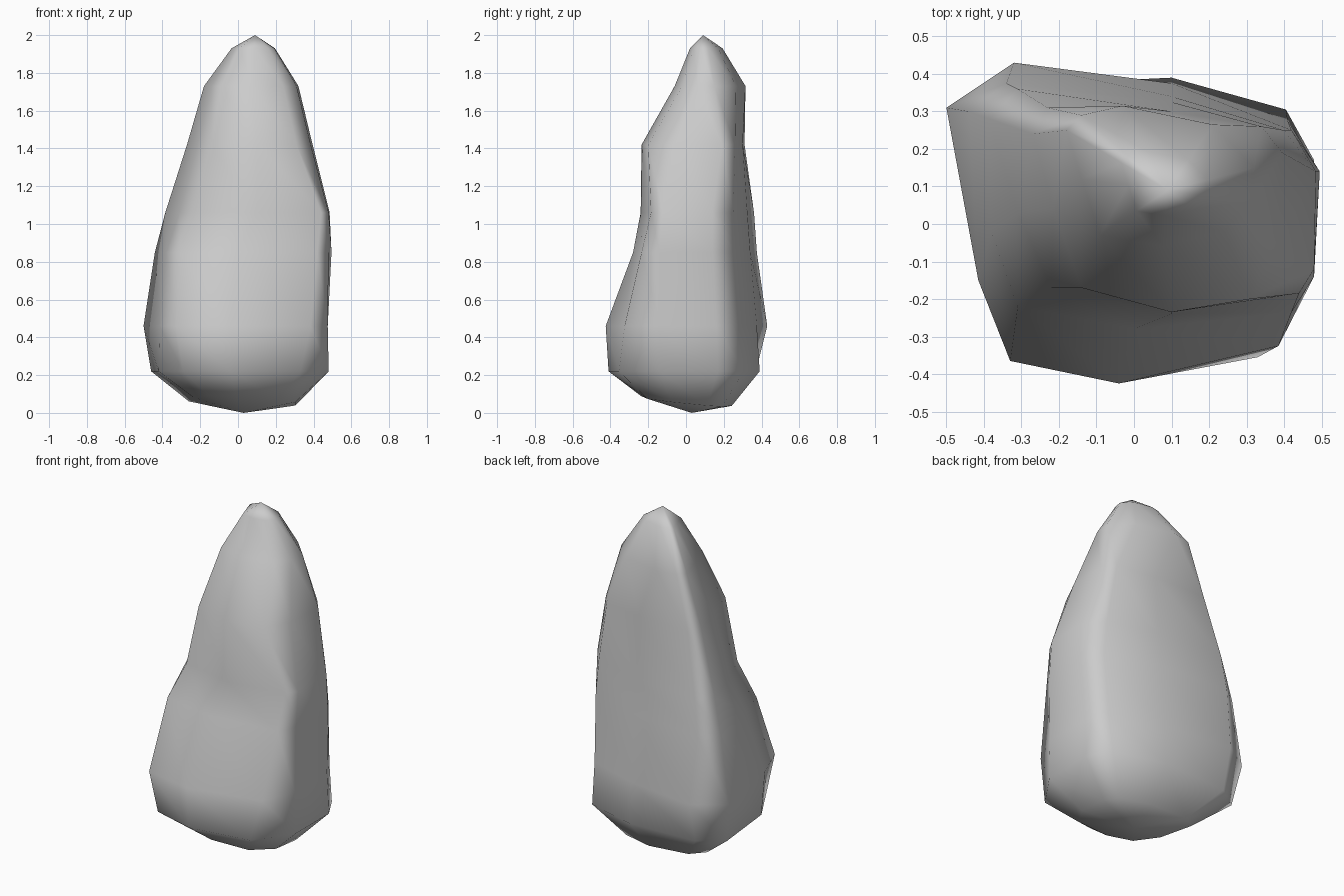
import bpy, bmesh

if "Cube" in bpy.data.objects:
    bpy.data.objects.remove(bpy.data.objects["Cube"])

# Cross-sections of the rock, bottom to top: height, then corners
# (left, back-left, back, back-right, right, right-front,
#  front-right, front, front-left, left-front)
SECTIONS = [
    (0.22, [(-.46, .27), (-.32, .37), (.10, .39), (.405, .305), (.48, .17), (.48, -.14),
            (.33, -.355), (-.04, -.41), (-.29, -.34), (-.42, -.11)]),
    (0.46, [(-.50, .31), (-.32, .43), (.10, .375), (.41, .275), (.475, .16), (.475, -.14),
            (.385, -.325), (-.04, -.425), (-.33, -.365), (-.415, -.15)]),
    (0.85, [(-.44, .30), (-.34, .375), (.10, .34), (.42, .25), (.495, .14), (.48, -.14),
            (.42, -.235), (0, -.28), (-.31, -.22), (-.38, -.02)]),
    (1.06, [(-.385, .28), (-.31, .36), (.10, .325), (.40, .25), (.485, .14), (.48, -.12),
            (.44, -.185), (.10, -.24), (-.22, -.17), (-.31, .03)]),
    (1.42, [(-.27, .24), (-.23, .31), (.10, .30), (.34, .26), (.395, .19), (.385, -.05),
            (.31, -.20), (.10, -.235), (-.14, -.17), (-.215, .04)]),
    (1.73, [(-.18, .25), (-.14, .29), (-.03, .315), (.21, .265), (.32, .15), (.31, .06),
            (.24, -.02), (.08, -.06), (-.09, -.03), (-.14, .12)]),
]


def scaled(points, factor, cx, cy):
    return [(cx + factor * (x - cx), cy + factor * (y - cy)) for x, y in points]


bm = bmesh.new()

# Underside ring (slightly tilted), main sections, then shoulder ring under the peak
base = [bm.verts.new((x, y, .065 - .05 * x - .1 * y))
        for x, y in scaled(SECTIONS[0][1], .6, .04, .02)]
rings = [base] + [[bm.verts.new((x, y, z)) for x, y in pts] for z, pts in SECTIONS]
rings.append([bm.verts.new((x, y, 1.93))
              for x, y in scaled(SECTIONS[-1][1], .46, .09, .09)])

# Skin between sections
n = len(base)
for low, high in zip(rings, rings[1:]):
    for i in range(n):
        j = (i + 1) % n
        bm.faces.new((low[i], low[j], high[j], high[i]))

# Close bottom and peak with fans
for ring, point in ((rings[0], (.03, .03, 0)), (rings[-1], (.09, .09, 2))):
    centre = bm.verts.new(point)
    for i in range(n):
        bm.faces.new((ring[i], ring[(i + 1) % n], centre))

bmesh.ops.recalc_face_normals(bm, faces=bm.faces)
for f in bm.faces:
    f.smooth = True

mesh = bpy.data.meshes.new("standing_rock")
bm.to_mesh(mesh)
bm.free()
rock = bpy.data.objects.new("standing_rock", mesh)
bpy.context.collection.objects.link(rock)

# Area-weighted normals keep the broad faces flat and the corners soft
rock.modifiers.new("flat_faces", 'WEIGHTED_NORMAL')

# Dark stone grey
stone = bpy.data.materials.new("stone")
stone.diffuse_color = (.55, .55, .55, 1)
stone.use_nodes = True
stone.node_tree.nodes["Principled BSDF"].inputs["Base Color"].default_value = stone.diffuse_color
mesh.materials.append(stone)
